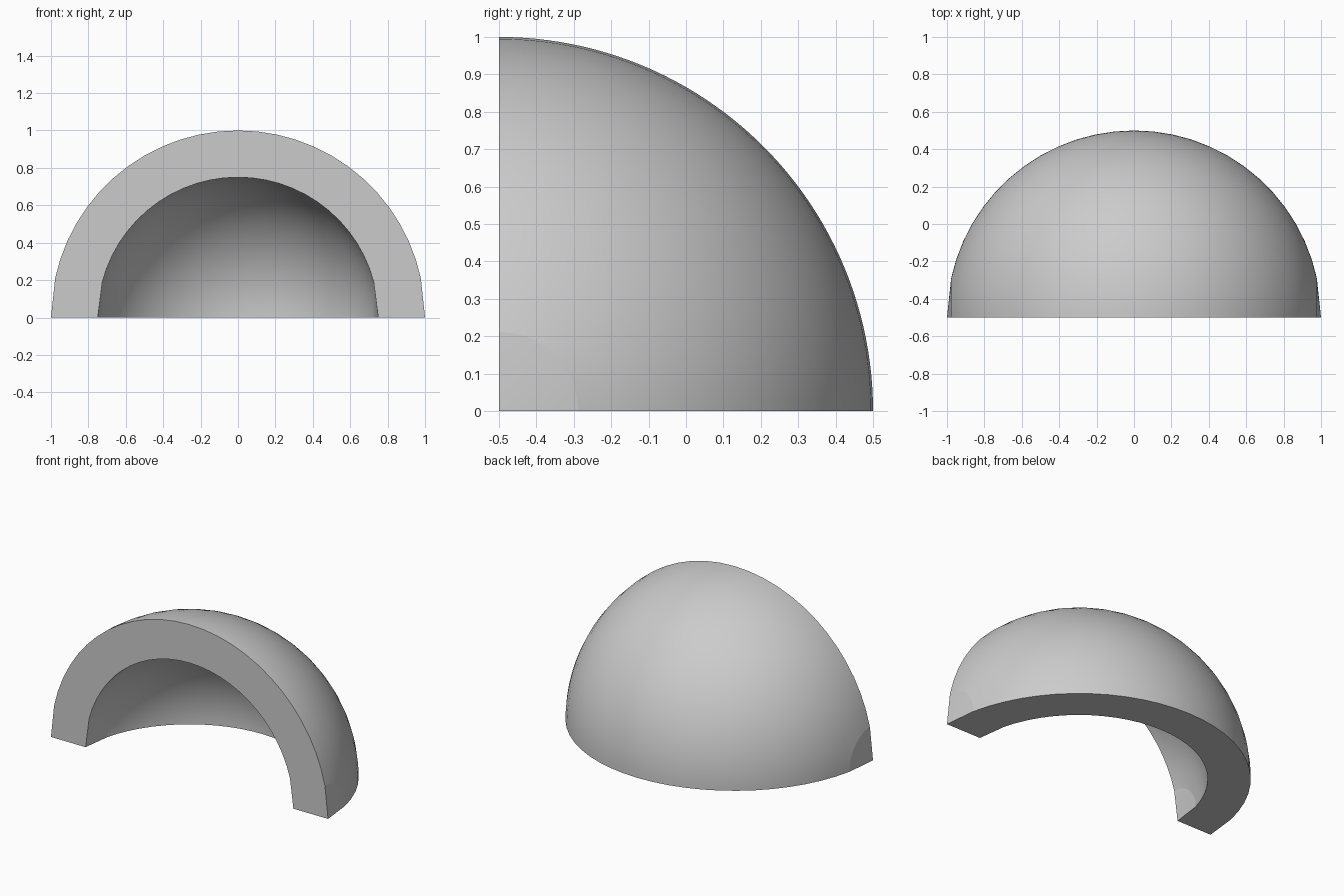
import bpy, bmesh, math

if "Cube" in bpy.data.objects:
    bpy.data.objects.remove(bpy.data.objects["Cube"])

STEPS = 48           # divisions of the quarter turn
BANDS = 26           # divisions along the half-circle profile


def profile(radius, tip_angle):
    """Half circle from pole to pole along x, with a straight facet at each pole."""
    span = math.pi - 2 * tip_angle
    angles = [0] + [tip_angle + span * i / BANDS for i in range(BANDS + 1)] + [math.pi]
    return [(radius * math.cos(a), radius * math.sin(a)) for a in angles]


def surface(bm, radius, tip_angle, inward):
    """Quarter sphere swept about the x axis; returns the first and last rows."""
    pts = profile(radius, tip_angle)
    poles = {i: bm.verts.new((pts[i][0], -0.5, 0)) for i in (0, len(pts) - 1)}
    rows = []
    for s in range(STEPS + 1):
        t = math.pi / 2 * s / STEPS
        rows.append([poles.get(i) or bm.verts.new((x, -0.5 + r * math.cos(t), r * math.sin(t)))
                     for i, (x, r) in enumerate(pts)])
    for a, b in zip(rows, rows[1:]):
        for i in range(len(pts) - 1):
            quad = [a[i], b[i], b[i + 1], a[i + 1]]
            quad = list(dict.fromkeys(quad))
            face = bm.faces.new(quad if inward else quad[::-1])
            face.smooth = True
    # crease around the pole caps
    for row_a, row_b in zip(rows, rows[1:]):
        for i in (1, len(pts) - 2):
            bm.edges.get((row_a[i], row_b[i])).smooth = False
    return rows[0], rows[-1]


bm = bmesh.new()
outer_floor, outer_front = surface(bm, 1.0, math.radians(12.2), False)
inner_floor, inner_front = surface(bm, 0.75, math.radians(14.8), True)

# flat half rings: underside and front
for out, inn in ((outer_floor, inner_floor), (outer_front, inner_front)):
    for i in range(len(out) - 1):
        bm.faces.new((out[i], out[i + 1], inn[i + 1], inn[i]))
bmesh.ops.recalc_face_normals(bm, faces=bm.faces)
for e in bm.edges:
    if len(e.link_faces) == 2 and e.calc_face_angle() > math.radians(40):
        e.smooth = False

mesh = bpy.data.meshes.new("dome_shell")
bm.to_mesh(mesh)
bm.free()
shell = bpy.data.objects.new("dome_shell", mesh)
bpy.context.collection.objects.link(shell)

grey = bpy.data.materials.new("light_grey")
grey.diffuse_color = (0.6, 0.6, 0.6, 1)
grey.use_nodes = True
grey.node_tree.nodes["Principled BSDF"].inputs["Base Color"].default_value = grey.diffuse_color
mesh.materials.append(grey)
